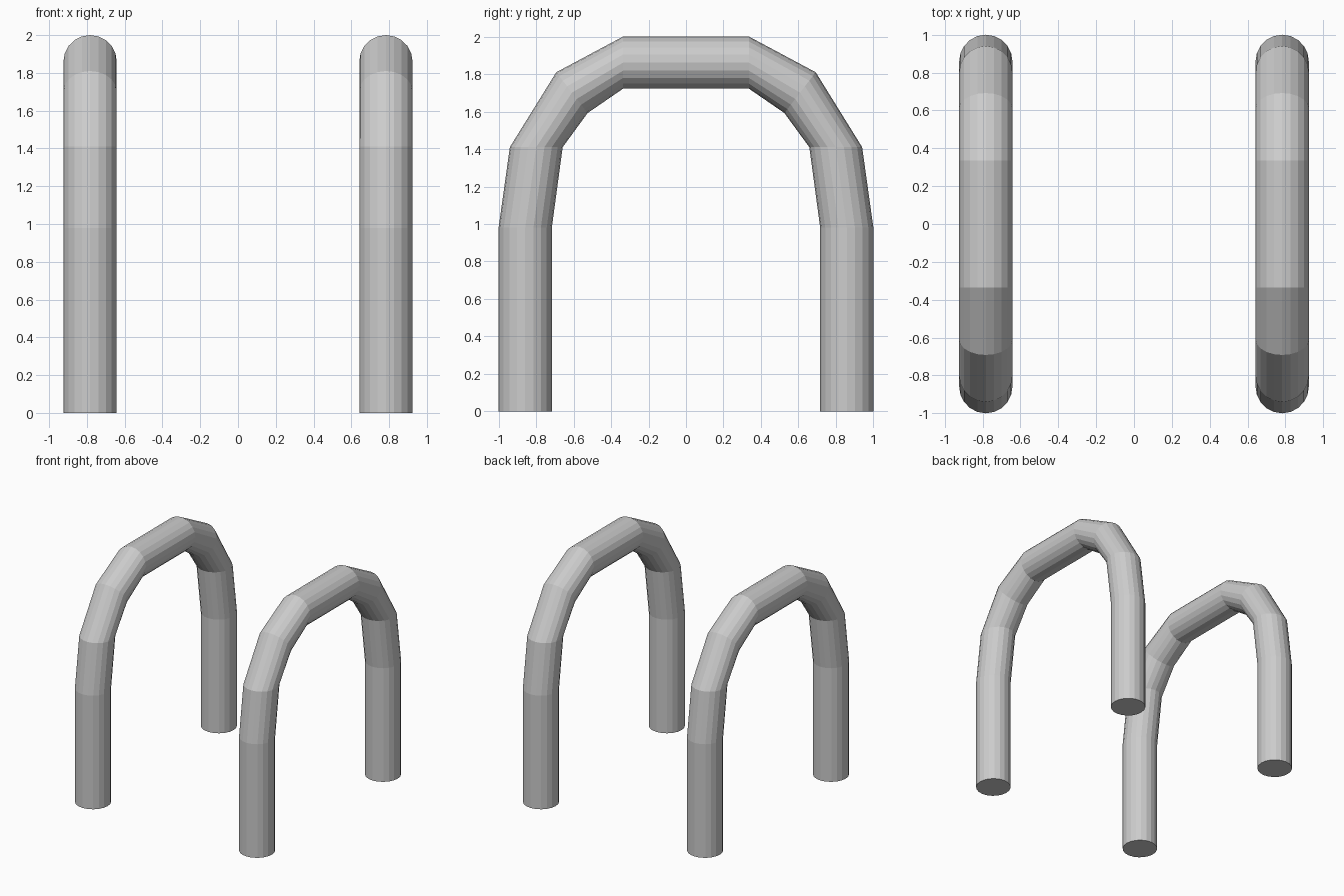
import bpy, bmesh, math

if "Cube" in bpy.data.objects:
    bpy.data.objects.remove(bpy.data.objects["Cube"])

SIDES = 20
RADIUS = 0.141
OFFSET_X = 0.783

# Half path: (outer y, outer z, inner y, inner z) of each tube ring
HALF = [
    (1.0, 0.0, 0.716, 0.0),
    (1.0, 0.98, 0.716, 0.98),
    (0.94, 1.41, 0.658, 1.41),
    (0.692, 1.81, 0.525, 1.592),
    (0.336, 2.0, 0.336, 1.722),
]
RINGS = HALF + [(-a, b, -c, d) for a, b, c, d in reversed(HALF)]


def make_arch(name, x):
    bm = bmesh.new()
    loops = []
    for oy, oz, iy, iz in RINGS:
        cy, cz = (oy + iy) / 2, (oz + iz) / 2
        loop = []
        for k in range(SIDES):
            a = 2 * math.pi * k / SIDES
            c, s = math.cos(a), math.sin(a)
            loop.append(bm.verts.new((x + RADIUS * s,
                                      cy + (oy - cy) * c,
                                      cz + (oz - cz) * c)))
        loops.append(loop)
    # Tube walls
    for r0, r1 in zip(loops, loops[1:]):
        for k in range(SIDES):
            n = (k + 1) % SIDES
            bm.faces.new((r0[k], r0[n], r1[n], r1[k]))
    # Foot caps
    bm.faces.new(loops[0])
    bm.faces.new(loops[-1])
    bmesh.ops.recalc_face_normals(bm, faces=bm.faces[:])
    mesh = bpy.data.meshes.new(name)
    bm.to_mesh(mesh)
    bm.free()
    bpy.context.collection.objects.link(bpy.data.objects.new(name, mesh))


# Pair of bent-tube arches
make_arch("left_arch", -OFFSET_X)
make_arch("right_arch", OFFSET_X)
